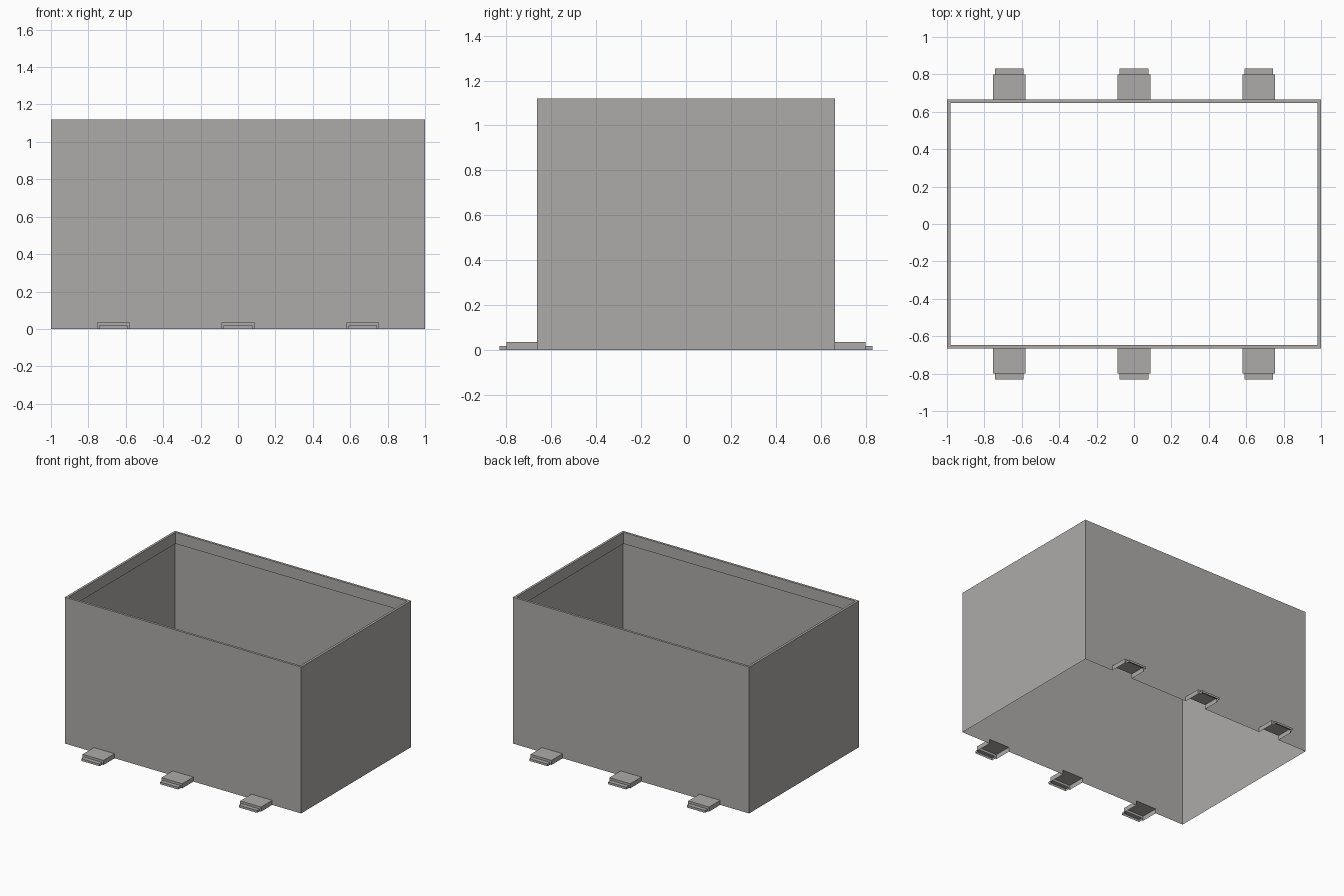
import bpy
import bmesh

if "Cube" in bpy.data.objects:
    bpy.data.objects.remove(bpy.data.objects["Cube"], do_unlink=True)

HX, HY, H = 1.0, 0.665, 1.12          # shell half sizes and height
LIP, LIP_DEPTH = 0.018, 0.087         # folded rim
CENTRES = (-0.667, 0.0, 0.667)        # bracket positions
BW, BH, BY = 0.088, 0.035, 0.80       # bracket half width, height, end
TW, TH, TY = 0.077, 0.017, 0.832      # tab half width, height, end

grey = bpy.data.materials.new("warm_grey")
grey.use_nodes = True
colour = (0.42, 0.41, 0.40, 1.0)
grey.diffuse_color = colour
grey.node_tree.nodes["Principled BSDF"].inputs["Base Color"].default_value = colour


def make(name, polygons):
    """Build one object from a list of polygons with shared corners."""
    bm = bmesh.new()
    for poly in polygons:
        bm.faces.new([bm.verts.new(p) for p in poly])
    bmesh.ops.remove_doubles(bm, verts=bm.verts, dist=1e-5)
    mesh = bpy.data.meshes.new(name)
    bm.to_mesh(mesh)
    bm.free()
    mesh.materials.append(grey)
    obj = bpy.data.objects.new(name, mesh)
    bpy.context.collection.objects.link(obj)
    return obj


def turned(polygons, side):
    """Rotate half a turn for the back side, keeping face direction."""
    return [[(-side * x, -side * y, z) for x, y, z in p] for p in polygons]


def ring(inset, z):
    x, y = HX - inset, HY - inset
    return [(-x, -y, z), (x, -y, z), (x, y, z), (-x, y, z)]


def band(a, b):
    return [[a[i], a[(i + 1) % 4], b[(i + 1) % 4], b[i]] for i in range(4)]


def hood(xc, w, y0, y1, h, notch=None):
    """Open-bottomed cover reaching out toward -y, with an optional end notch."""
    l, r = xc - w, xc + w
    end = [(l, y1, h), (l, y1, 0)]
    if notch:
        nw, nh = notch
        end += [(xc - nw, y1, 0), (xc - nw, y1, nh),
                (xc + nw, y1, nh), (xc + nw, y1, 0)]
    end += [(r, y1, 0), (r, y1, h)]
    return [
        [(l, y1, h), (r, y1, h), (r, y0, h), (l, y0, h)],
        [(l, y0, 0), (l, y1, 0), (l, y1, h), (l, y0, h)],
        [(r, y1, 0), (r, y0, 0), (r, y0, h), (r, y1, h)],
        end,
    ]


# Long walls, notched along the bottom where the brackets pass through
wall = [(-HX, -HY, H), (-HX, -HY, 0)]
for c in CENTRES:
    wall += [(c - BW, -HY, 0), (c - BW, -HY, BH),
             (c + BW, -HY, BH), (c + BW, -HY, 0)]
wall += [(HX, -HY, 0), (HX, -HY, H)]

for label, side in (("front", -1), ("back", 1)):
    make(label + "_wall", turned([wall], side))
    for i, c in enumerate(CENTRES):
        make(f"{label}_bracket_{i + 1}",
             turned(hood(c, BW, -HY, -BY, BH, (TW, TH)), side))
        make(f"{label}_tab_{i + 1}",
             turned(hood(c, TW, -BY, -TY, TH), side))

# End walls
end_wall = [[(HX, -HY, 0), (HX, HY, 0), (HX, HY, H), (HX, -HY, H)]]
make("left_wall", turned(end_wall, -1))
make("right_wall", turned(end_wall, 1))

# Rim folded inward and down
outer, inner = ring(0, H), ring(LIP, H)
make("top_rim", band(outer, inner) + band(inner, ring(LIP, H - LIP_DEPTH)))
